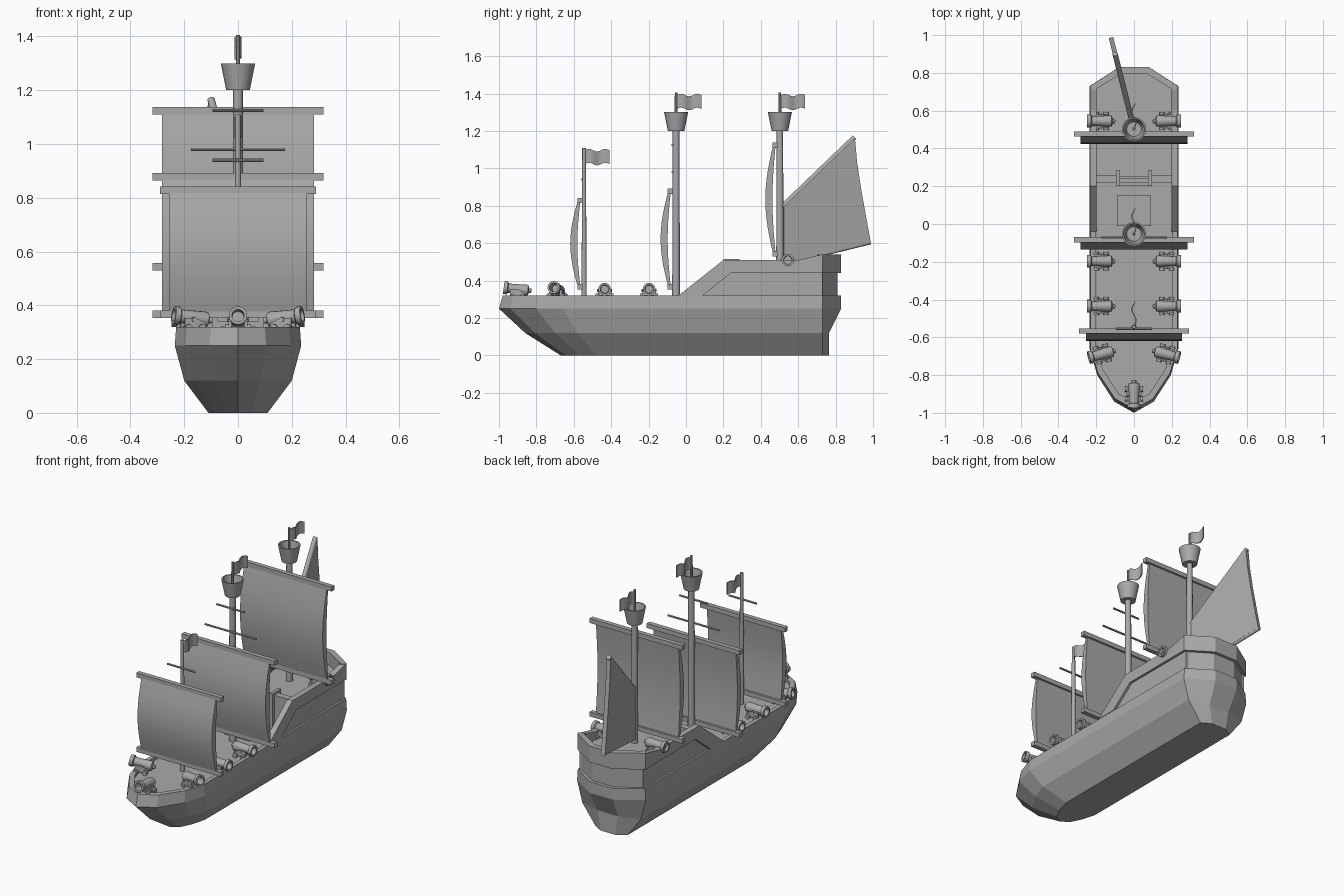
import bpy, bmesh, math
from mathutils import Vector, Matrix

cube = bpy.data.objects.get("Cube")
if cube:
    bpy.data.objects.remove(cube, do_unlink=True)

grey = bpy.data.materials.new("plain_grey")
grey.use_nodes = True
grey.diffuse_color = (0.4, 0.4, 0.4, 1)
grey.node_tree.nodes["Principled BSDF"].inputs["Base Color"].default_value = (0.4, 0.4, 0.4, 1)
smooth_parts = []


def loft(name, rings, smooth=False):
    """Skin a list of equal-length closed rings and cap both ends."""
    bm = bmesh.new()
    rows = [[bm.verts.new(p) for p in ring] for ring in rings]
    n = len(rows[0])
    for a, b in zip(rows, rows[1:]):
        for i in range(n):
            j = (i + 1) % n
            bm.faces.new((a[i], a[j], b[j], b[i]))
    bm.faces.new(rows[0][::-1])
    bm.faces.new(rows[-1])
    bmesh.ops.remove_doubles(bm, verts=bm.verts, dist=1e-5)
    bmesh.ops.recalc_face_normals(bm, faces=bm.faces)
    me = bpy.data.meshes.new(name)
    bm.to_mesh(me)
    bm.free()
    me.materials.append(grey)
    ob = bpy.data.objects.new(name, me)
    bpy.context.collection.objects.link(ob)
    if smooth:
        smooth_parts.append(ob)
    return ob


def lathe(name, profile, base, axis=(0, 0, 1), sides=16):
    """Turn (radius, height) points round an axis through base."""
    m = Matrix.Translation(base) @ Vector(axis).to_track_quat('Z', 'Y').to_matrix().to_4x4()
    turns = [2 * math.pi * i / sides for i in range(sides)]
    rings = [[m @ Vector((max(r, 1e-7) * math.cos(a), max(r, 1e-7) * math.sin(a), h)) for a in turns]
             for r, h in profile]
    return loft(name, rings, True)


def rod(name, a, b, r0, r1=None, sides=12):
    a, b = Vector(a), Vector(b)
    return lathe(name, [(r0, 0), (r0 if r1 is None else r1, (b - a).length)], a, b - a, sides)


def slab(name, plan, z0, z1):
    return loft(name, [[(x, y, z) for x, y in plan] for z in (z0, z1)])


def side_plate(name, outline, x0, x1, smooth=False):
    return loft(name, [[(x, y, z) for y, z in outline] for x in (x0, x1)], smooth)


def box(name, x0, x1, y0, y1, z0, z1):
    return slab(name, [(x0, y0), (x1, y0), (x1, y1), (x0, y1)], z0, z1)


def both_sides(half):
    return half + [(-x, y) for x, y in reversed(half) if x > 0]


# Hull: half outlines from bow to stern at each height
inner = [(0, -.94), (.08, -.9), (.165, -.77), (.205, -.65), (.205, .715), (.07, .795)]
levels = [
    (0, [(0, -.67), (.05, -.64), (.085, -.57), (.11, -.48), (.11, .73), (.05, .765)]),
    (.12, [(0, -.86), (.085, -.81), (.16, -.70), (.2, -.58), (.2, .73), (.07, .765)]),
    (.25, [(0, -1), (.105, -.94), (.195, -.8), (.235, -.66), (.235, .73), (.08, .83)]),
    (.32, [(0, -.98), (.1, -.925), (.19, -.79), (.23, -.66), (.23, .73), (.08, .83)]),
    (.32, inner), (.3, inner)]
loft("hull", [[(x, y, z) for x, y in both_sides(h)] for z, h in levels])

# Raised aft deck with its sides and stern
slab("quarterdeck", both_sides([(.205, .25), (.205, .715), (.07, .795)]), .29, .46)
upper = [(-.04, .32), (.2, .51), (.6, .51), (.73, .54), (.73, .44), (.24, .44), (.09, .32)]
lower = [(.08, .315), (.24, .445), (.73, .445), (.73, .315)]
for s, side in ((1, "left"), (-1, "right")):
    side_plate(side + "_upper_bulwark", upper, s * .198, s * .233)
    side_plate(side + "_lower_panel", lower, s * .198, s * .218)
stern_in = [(-.07, .795), (-.198, .715), (-.198, .7)]
stern_in = stern_in[::-1] + [(-x, y) for x, y in stern_in]
slab("stern_panel", [(.218, .7), (.218, .72), (.075, .81), (-.075, .81), (-.218, .72), (-.218, .7)]
     + stern_in, .315, .445)
slab("stern_rail", [(.233, .72), (.233, .73), (.08, .83), (-.08, .83), (-.233, .73), (-.233, .72)]
     + stern_in, .44, .54)

# Break of the quarterdeck: rails, posts and steps
for s in (1, -1):
    box("deck_rail", s * .09, s * .2, .22, .26, .30, .50)
    box("stair_post", s * .075, s * .095, .2, .285, .30, .515)
for i in range(4):
    box("stair_step", -.075, .075, .2 + i * .02, .285, .30, .34 + i * .035)

# Hatch
box("hatch_frame", -.09, .09, -.01, .15, .295, .315)
box("hatch_cover", -.065, .065, .015, .125, .30, .322)


def mast(name, y, base, top, r, nest):
    if nest:
        rod(name, (0, y, base), (0, y, 1.22), r, r * .85)
        lathe(name + "_crows_nest", [(0, 1.2), (.044, 1.2), (.064, 1.3), (.056, 1.3), (.039, 1.215),
                                     (0, 1.215)], (0, y, 0))
        rod(name + "_pole", (0, y, 1.2), (0, y, top), .009, .007, 8)
    else:
        rod(name, (0, y, base), (0, y, top), r, r * .7)
    # Waving flag
    rings = []
    for i in range(13):
        t = i / 12
        w = .011 * math.sin(t * 2.2 * math.pi)
        zc = top - .05 + .007 * math.sin(t * 3 * math.pi)
        rings.append([(w + dx, y + .005 + .13 * t, zc + dz)
                      for dx, dz in ((-.003, -.037), (.003, -.037), (.003, .037), (-.003, .037))])
    loft(name + "_flag", rings, True)


mast("fore_mast", -.545, .29, 1.11, .014, False)
mast("main_mast", -.053, .29, 1.405, .021, True)
mast("mizzen_mast", .502, .45, 1.405, .02, True)


def square_sail(name, y, z0, z1, half, yard):
    """Billowed sail between two square yards."""
    ts = [i / 12 for i in range(13)]
    front = [(y - .008 - .044 * math.sin(math.pi * t), z0 + (z1 - z0) * t) for t in ts]
    back = [(y + .004 - .018 * math.sin(math.pi * t), z0 + (z1 - z0) * t) for t in ts]
    side_plate(name, front + back[::-1], -half, half, True)
    for z in (z0 + .012, z1 - .012):
        box(name + "_yard", -yard, yard, y - .014, y + .014, z - .014, z + .014)


square_sail("fore_sail", -.567, .355, .84, .255, .29)
square_sail("main_sail", -.084, .355, .89, .283, .318)
square_sail("mizzen_sail", .476, .532, 1.135, .283, .318)

# Thin bare spars
for y, z, half in ((-.555, .94, .095), (-.072, .98, .175), (-.072, 1.125, .095)):
    rod("spar", (-half, y, z), (half, y, z), .006, None, 8)


# Slanted aft sail, swung to the right
def swung(y, z, off=0):
    return Vector((-.25 * (y - .5) + off, y + .25 * off, z))


outline = [(.52, .8), (.9, 1.165), (.912, 1.03), (.935, .88), (.96, .74), (.985, .605), (.52, .485)]
loft("aft_sail", [[swung(y, z, off) for y, z in outline] for off in (-.012, .012)])
rod("aft_sail_gaff", swung(.515, .795), swung(.9, 1.165), .014)
rod("aft_sail_boom", swung(.515, .49), swung(.985, .605), .012)


# Cannons on wheeled carriages
barrel = [(0, -.08), (.012, -.077), (.012, -.066), (.028, -.06), (.03, -.05), (.027, 0), (.025, .045),
          (.034, .05), (.034, .07), (.023, .07), (.021, .02), (0, .02)]


def cannon(x, y, deck, aim, pitch):
    d = Vector((aim[0], aim[1], 0)).normalized()
    across = Vector((-d.y, d.x, 0))
    c = Vector((x, y, deck))
    up = Vector((0, 0, 1))
    lathe("cannon_barrel", barrel, c + up * .052, d + up * pitch)
    rod("cannon_trunnion", c - across * .04 + up * .045, c + across * .04 + up * .045, .009, None, 8)
    for s in (1, -1):
        rings = [[c + across * s * o + d * a + up * h
                  for a, h in ((-.045, .012), (.035, .012), (.035, .05), (-.01, .05), (-.045, .03))]
                 for o in (.024, .036)]
        loft("carriage_cheek", rings)
        for a in (-.03, .022):
            p = c + d * a + up * .014
            rod("carriage_wheel", p + across * s * .036, p + across * s * .048, .014)
    for a in (-.03, .022):
        p = c + d * a + up * .014
        rod("carriage_axle", p - across * .04, p + across * .04, .007, None, 8)


cannon(0, -.905, .302, (0, -1), .12)
for s in (1, -1):
    cannon(s * .172, -.69, .302, (s * .95, -.25), .14)
    for y, deck in ((-.435, .302), (-.197, .302), (.545, .458)):
        cannon(s * .178, y, deck, (s, 0), 0)

# Smooth the rounded parts
bpy.ops.object.select_all(action='DESELECT')
for ob in smooth_parts:
    ob.select_set(True)
bpy.context.view_layer.objects.active = smooth_parts[0]
bpy.ops.object.shade_smooth_by_angle(angle=math.radians(35))
